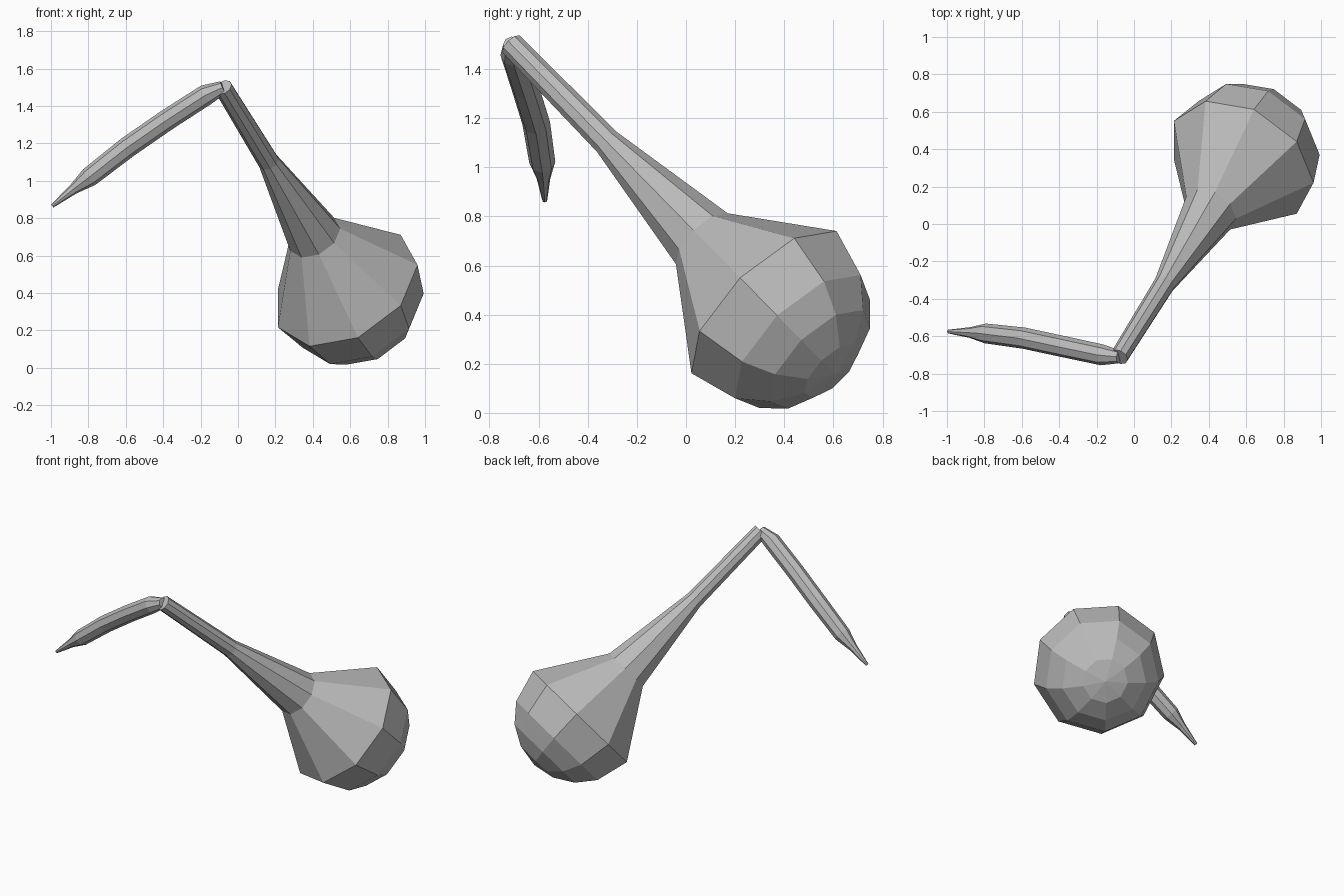
import bpy, bmesh, math
from mathutils import Vector

cube = bpy.data.objects.get("Cube")
if cube:
    bpy.data.objects.remove(cube, do_unlink=True)

grey = bpy.data.materials.new("plain_grey")
grey.use_nodes = True
colour = (0.5, 0.5, 0.5, 1)
grey.diffuse_color = colour
grey.node_tree.nodes["Principled BSDF"].inputs["Base Color"].default_value = colour


def loft(name, path, radii, sides, ref):
    """Flat-faced tube through the path; a zero radius makes a pole."""
    bm = bmesh.new()
    rings = []
    for i, (p, r) in enumerate(zip(path, radii)):
        axis = (path[min(i + 1, len(path) - 1)] - path[max(i - 1, 0)]).normalized()
        v = axis.cross(ref).normalized()
        u = v.cross(axis)
        if r == 0:
            rings.append([bm.verts.new(p)])
            continue
        angles = [math.tau * k / sides for k in range(sides)]
        rings.append([bm.verts.new(p + r * (u * math.cos(a) + v * math.sin(a))) for a in angles])
    for a, b in zip(rings, rings[1:]):
        for k in range(sides):
            n = (k + 1) % sides
            if len(b) == 1:
                bm.faces.new((a[k], a[n], b[0]))
            else:
                bm.faces.new((a[k], a[n], b[n], b[k]))
    for end in (rings[0], rings[-1]):
        if len(end) > 1:
            bm.faces.new(end)
    bmesh.ops.recalc_face_normals(bm, faces=bm.faces)
    mesh = bpy.data.meshes.new(name)
    bm.to_mesh(mesh)
    bm.free()
    mesh.materials.append(grey)
    obj = bpy.data.objects.new(name, mesh)
    bpy.context.collection.objects.link(obj)
    return obj


# Bulb with long neck: straight axis, flaring neck, then a rounded dome
centre = Vector((0.575, 0.338, 0.43))
direction = Vector((0.40, 0.641, -0.654)).normalized()
radius = 0.42
profile = [(-1.635, 0.05), (-1.025, 0.058), (-0.415, 0.15), (0, radius)]
for deg in (30, 50, 70):
    a = math.radians(deg)
    profile.append((radius * math.sin(a), radius * math.cos(a)))
profile.append((radius, 0))
loft("bulb_and_neck", [centre + direction * t for t, r in profile],
     [r for t, r in profile], 9, Vector((1, 0, 0)))

# Slightly curved arm with a pointed tip
arm = [(-0.08, -0.71, 1.50), (-0.17, -0.70, 1.46), (-0.38, -0.655, 1.325),
       (-0.59, -0.61, 1.18), (-0.795, -0.585, 1.02), (-0.88, -0.58, 0.955),
       (-0.993, -0.575, 0.865)]
loft("pointed_arm", [Vector(p) for p in arm],
     [0.035, 0.056, 0.057, 0.057, 0.053, 0.028, 0.01], 8, Vector((0, 1, 0)))
